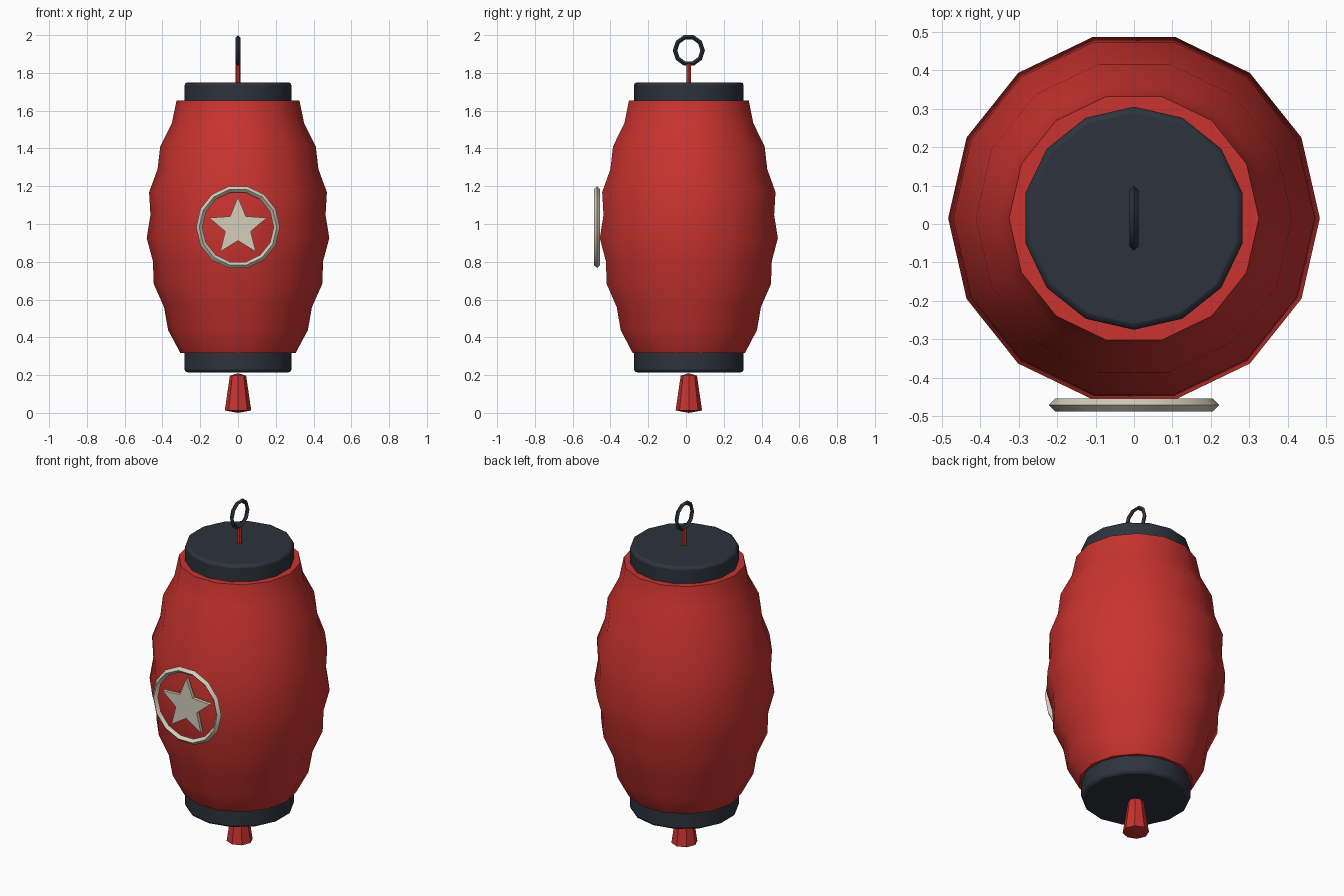
import bpy, bmesh, math
from mathutils import Matrix

if "Cube" in bpy.data.objects:
    bpy.data.objects.remove(bpy.data.objects["Cube"])

CY = 0.015          # lantern axis; the badge in front balances the bounds


def material(name, rgb):
    m = bpy.data.materials.new(name)
    m.diffuse_color = (*rgb, 1)
    m.use_nodes = True
    m.node_tree.nodes["Principled BSDF"].inputs["Base Color"].default_value = m.diffuse_color
    return m


RED = material("red_paper", (0.58, 0.033, 0.028))
DARK = material("dark_wood", (0.026, 0.033, 0.047))
CREAM = material("cream", (0.66, 0.61, 0.50))


def finish(name, bm, mat, smooth=True):
    bmesh.ops.recalc_face_normals(bm, faces=bm.faces)
    me = bpy.data.meshes.new(name)
    bm.to_mesh(me)
    bm.free()
    me.materials.append(mat)
    ob = bpy.data.objects.new(name, me)
    bpy.context.collection.objects.link(ob)
    if smooth:
        bpy.ops.object.select_all(action='DESELECT')
        ob.select_set(True)
        bpy.context.view_layer.objects.active = ob
        bpy.ops.object.shade_smooth_by_angle(angle=math.radians(30))
    return ob


def lathe(name, profile, sides, mat, phase=0.0, tip=0.0):
    """Closed turned shape; tip pushes the end centres outwards."""
    bm = bmesh.new()
    rings = [[bm.verts.new((r * math.cos(phase + math.tau * k / sides),
                            CY + r * math.sin(phase + math.tau * k / sides), z))
              for k in range(sides)] for r, z in profile]
    for a, b in zip(rings, rings[1:]):
        for k in range(sides):
            j = (k + 1) % sides
            bm.faces.new((a[k], a[j], b[j], b[k]))
    for ring, z in ((rings[0], profile[0][1] - tip), (rings[-1], profile[-1][1] + tip)):
        if tip:
            c = bm.verts.new((0, CY, z))
            for k in range(sides):
                bm.faces.new((ring[k], ring[(k + 1) % sides], c))
        else:
            bm.faces.new(ring)
    return finish(name, bm, mat)


def torus(name, major, minor, sides, matrix, mat):
    """Ring with a diamond section, made around local z."""
    bm = bmesh.new()
    rings = []
    for k in range(sides):
        a = math.tau * k / sides
        section = ((major + minor, 0), (major, minor), (major - minor, 0), (major, -minor))
        rings.append([bm.verts.new((r * math.cos(a), r * math.sin(a), z)) for r, z in section])
    for k in range(sides):
        a, b = rings[k], rings[(k + 1) % sides]
        for i in range(4):
            j = (i + 1) % 4
            bm.faces.new((a[i], b[i], b[j], a[j]))
    bm.transform(matrix)
    return finish(name, bm, mat)


# Ribbed paper body: barrel curve with alternating ridges and grooves
Z0, Z1, N = 0.317, 1.655, 11
body = []
for i in range(N + 1):
    t = i / N
    ridge = 0.01 if i % 2 else -0.01
    body.append((0.315 + 0.16 * math.sin(math.pi * t) + ridge, Z0 + (Z1 - Z0) * t))
lathe("paper_body", body, 14, RED)

# End caps with softened rims
for name, z in (("bottom_cap", 0.215), ("top_cap", 1.61)):
    cap = lathe(name, [(0.29, z), (0.29, z + 0.14)], 14, DARK, phase=math.pi / 2)
    bevel = cap.modifiers.new("rim", 'BEVEL')
    bevel.width = 0.015
    bevel.segments = 2
    bevel.limit_method = 'ANGLE'
    bevel.angle_limit = math.radians(40)

# Hanging cord, ring and tassel
lathe("cord", [(0.013, 1.74), (0.013, 1.85)], 6, RED)
torus("hanging_ring", 0.073, 0.012, 10,
      Matrix.Translation((0, CY, 1.919)) @ Matrix.Rotation(math.pi / 2, 4, 'Y')
      @ Matrix.Rotation(math.pi / 2, 4, 'Z'), DARK)
lathe("tassel", [(0.07, 0.013), (0.043, 0.197)], 8, RED, tip=0.013)

# Front badge: ring and star
BZ, BY = 0.983, -0.471
torus("badge_ring", 0.205, 0.0165, 14,
      Matrix.Translation((0, BY, BZ)) @ Matrix.Rotation(math.pi / 2, 4, 'X'), CREAM)
bm = bmesh.new()
outline = []
for k in range(10):
    r = 0.071 if k % 2 else 0.161
    a = math.pi / 2 + math.tau * k / 10
    outline.append(bm.verts.new((r * math.cos(a), BY - 0.008, BZ + r * math.sin(a))))
face = bm.faces.new(outline)
ext = bmesh.ops.extrude_face_region(bm, geom=[face], use_keep_orig=True)
bmesh.ops.translate(bm, vec=(0, 0.02, 0),
                    verts=[v for v in ext["geom"] if isinstance(v, bmesh.types.BMVert)])
finish("badge_star", bm, CREAM, smooth=False)
